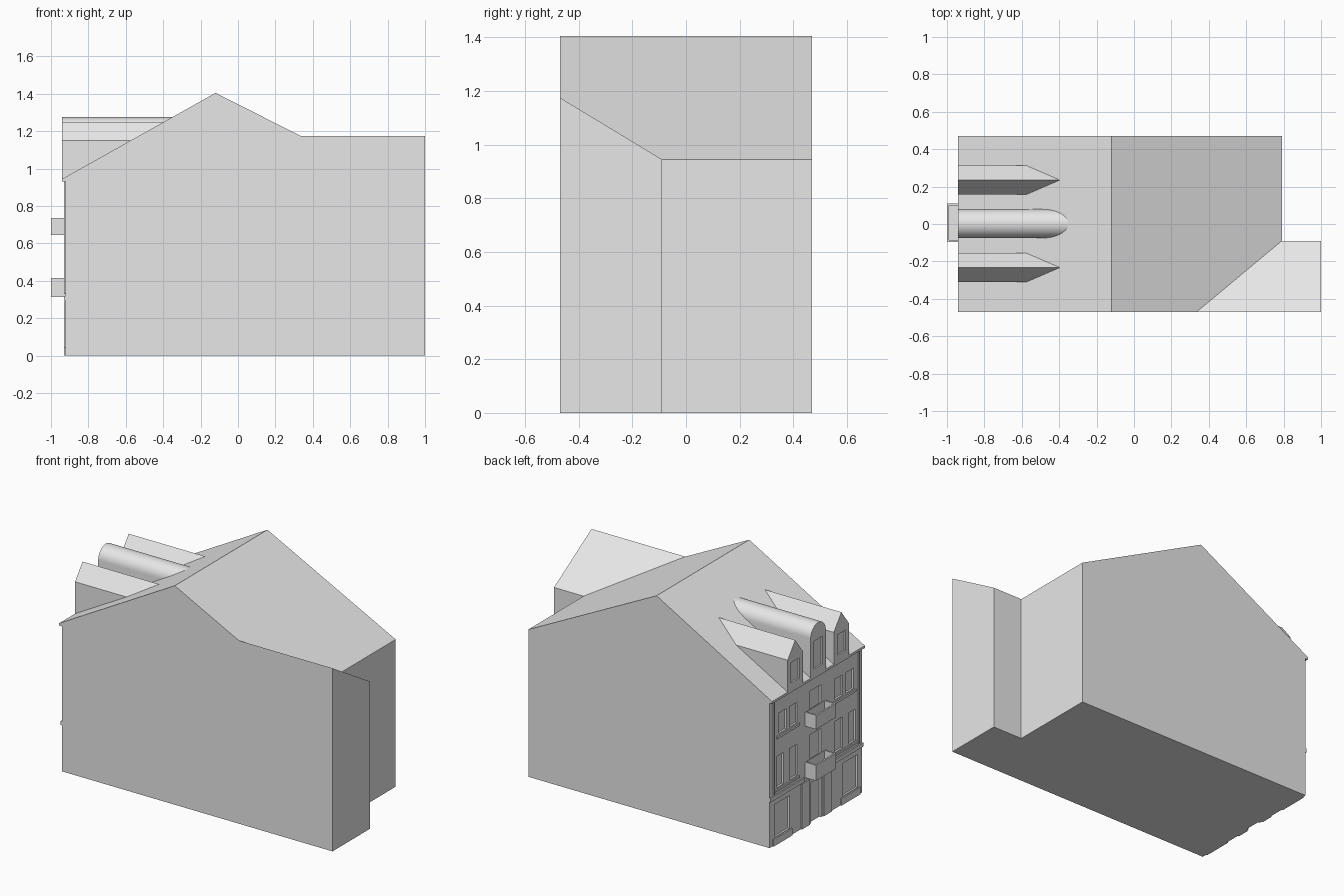
import bpy, bmesh, math

if "Cube" in bpy.data.objects:
    bpy.data.objects.remove(bpy.data.objects["Cube"])

stone = bpy.data.materials.new("pale grey")
stone.diffuse_color = (0.8, 0.8, 0.8, 1)
stone.use_nodes = True
stone.node_tree.nodes["Principled BSDF"].inputs["Base Color"].default_value = stone.diffuse_color

WALL = -0.922     # street wall plane
EAVE = -0.94      # roof edge and dormer fronts


def finish(name, bm):
    bmesh.ops.recalc_face_normals(bm, faces=bm.faces)
    mesh = bpy.data.meshes.new(name)
    bm.to_mesh(mesh)
    bm.free()
    mesh.materials.append(stone)
    obj = bpy.data.objects.new(name, mesh)
    bpy.context.collection.objects.link(obj)
    return obj


def boxes(name, ranges):
    """One object from boxes given as (x0, x1, y0, y1, z0, z1)."""
    bm = bmesh.new()
    for x0, x1, y0, y1, z0, z1 in ranges:
        for v in bmesh.ops.create_cube(bm, size=1)["verts"]:
            v.co = (x1 if v.co.x > 0 else x0, y1 if v.co.y > 0 else y0,
                    z1 if v.co.z > 0 else z0)
    return finish(name, bm)


def cut(obj, ranges):
    """Cut boxes out of an object and drop the cutter."""
    cutter = boxes("cutter", ranges)
    mod = obj.modifiers.new("cut", 'BOOLEAN')
    mod.operation, mod.solver, mod.object = 'DIFFERENCE', 'EXACT', cutter
    dg = bpy.context.evaluated_depsgraph_get()
    mesh = bpy.data.meshes.new_from_object(obj.evaluated_get(dg))
    obj.modifiers.clear()
    obj.data = mesh
    bpy.data.objects.remove(cutter)


def mirrored(ranges):
    """Repeat (y0, y1, z0, z1) rectangles on both halves of the street wall."""
    return ranges + [(-b, -a, c, d) for a, b, c, d in ranges]


# House: gable body with a lean-to wing at the front right, one closed shell
left = [(EAVE, 0.945), (EAVE, 0.93), (WALL, 0.93), (WALL, 0)]
front = [(1, 0), (1, 1.175), (0.335, 1.175), (-0.12, 1.405)] + left
back = [(0.79, 0), (0.79, 0.945), (-0.12, 1.405)] + left
bm = bmesh.new()
f = [bm.verts.new((x, -0.47, z)) for x, z in front]
b = [bm.verts.new((x, 0.47, z)) for x, z in back]
n = [bm.verts.new((x, -0.09, z)) for x, z in
     [(0.79, 0), (0.79, 0.945), (1, 0.945), (1, 0)]]
faces = [f, b, n,
         [f[0], f[1], n[2], n[3]],                  # wing end wall
         [f[1], f[2], n[1], n[2]],                  # wing roof
         [f[2], f[3], b[2], b[1], n[1]],            # right roof slope
         [b[0], b[1], n[1], n[0]],                  # right wall
         [f[0], n[3], n[0], b[0], b[6], f[7]]]      # underside
for i in range(4):                                  # left slope, eave, street wall
    faces.append([f[3 + i], f[4 + i], b[3 + i], b[2 + i]])
for face in faces:
    bm.faces.new(face)
house = finish("house", bm)

# Recessed openings in the street wall
openings = mirrored([
    (0.27, 0.42, 0.05, 0.26),                               # shop windows
    (0.33, 0.40, 0.36, 0.56), (0.19, 0.27, 0.36, 0.56),     # middle floor
    (0.30, 0.38, 0.70, 0.83), (0.19, 0.27, 0.70, 0.83),     # upper floor
])
openings += [(-0.05, 0.05, -0.02, 0.26), (-0.05, 0.06, 0.35, 0.57),
             (-0.05, 0.06, 0.67, 0.85)]                     # doors
cut(house, [(-0.97, -0.91) + r for r in openings])

# Shallow trim on the street wall
trim = {
    "pilasters": [(0.07, 0.15, 0, 0.29)],
    "plinths": [(0.25, 0.44, 0, 0.045)],
    "cornice_band": [(0.12, 0.47, 0.295, 0.32)],
    "window_sills": [(0.17, 0.40, 0.675, 0.69), (0.17, 0.42, 0.34, 0.352)],
    "drainpipes": [(0.425, 0.435, 0.33, 0.93)],
}
for name, parts in trim.items():
    boxes(name, [(-0.93, WALL + 0.004) + r for r in mirrored(parts)])

# Balconies with open tops
for name, z0, z1 in [("lower_balcony", 0.315, 0.415), ("upper_balcony", 0.645, 0.735)]:
    balcony = boxes(name, [(-1, WALL + 0.002, -0.095, 0.11, z0, z1)])
    cut(balcony, [(-0.99, -0.925, -0.085, 0.10, z0 + 0.015, z1 + 0.05)])


def dormer(name, y, profile, x_end, window_top):
    """Extrude a (y, z) profile into the roof and recess a window."""
    bm = bmesh.new()
    a = [bm.verts.new((EAVE, y + p, z)) for p, z in profile]
    c = [bm.verts.new((x_end, y + p, z)) for p, z in profile]
    bm.faces.new(a)
    bm.faces.new(c)
    for i in range(len(a)):
        j = (i + 1) % len(a)
        bm.faces.new((a[i], a[j], c[j], c[i]))
    obj = finish(name, bm)
    cut(obj, [(-0.98, EAVE + 0.01, y - 0.042, y + 0.042, 0.99, window_top)])
    return obj


# Pointed dormers either side, barrel dormer in the middle
gable = [(-0.077, 0.94), (0.077, 0.94), (0.077, 1.15), (0, 1.25), (-0.077, 1.15)]
for name, y in [("left_dormer", 0.235), ("right_dormer", -0.233)]:
    dormer(name, y, gable, -0.35, 1.12)
R = 0.077
arch = [(-R, 0.94), (R, 0.94)] + [
    (R * math.cos(math.pi * i / 20), 1.198 + R * math.sin(math.pi * i / 20))
    for i in range(21)]
barrel = dormer("barrel_dormer", 0.002, arch, -0.3, 1.17)
bpy.context.view_layer.objects.active = barrel
barrel.select_set(True)
bpy.ops.object.shade_smooth_by_angle(angle=math.radians(30))
